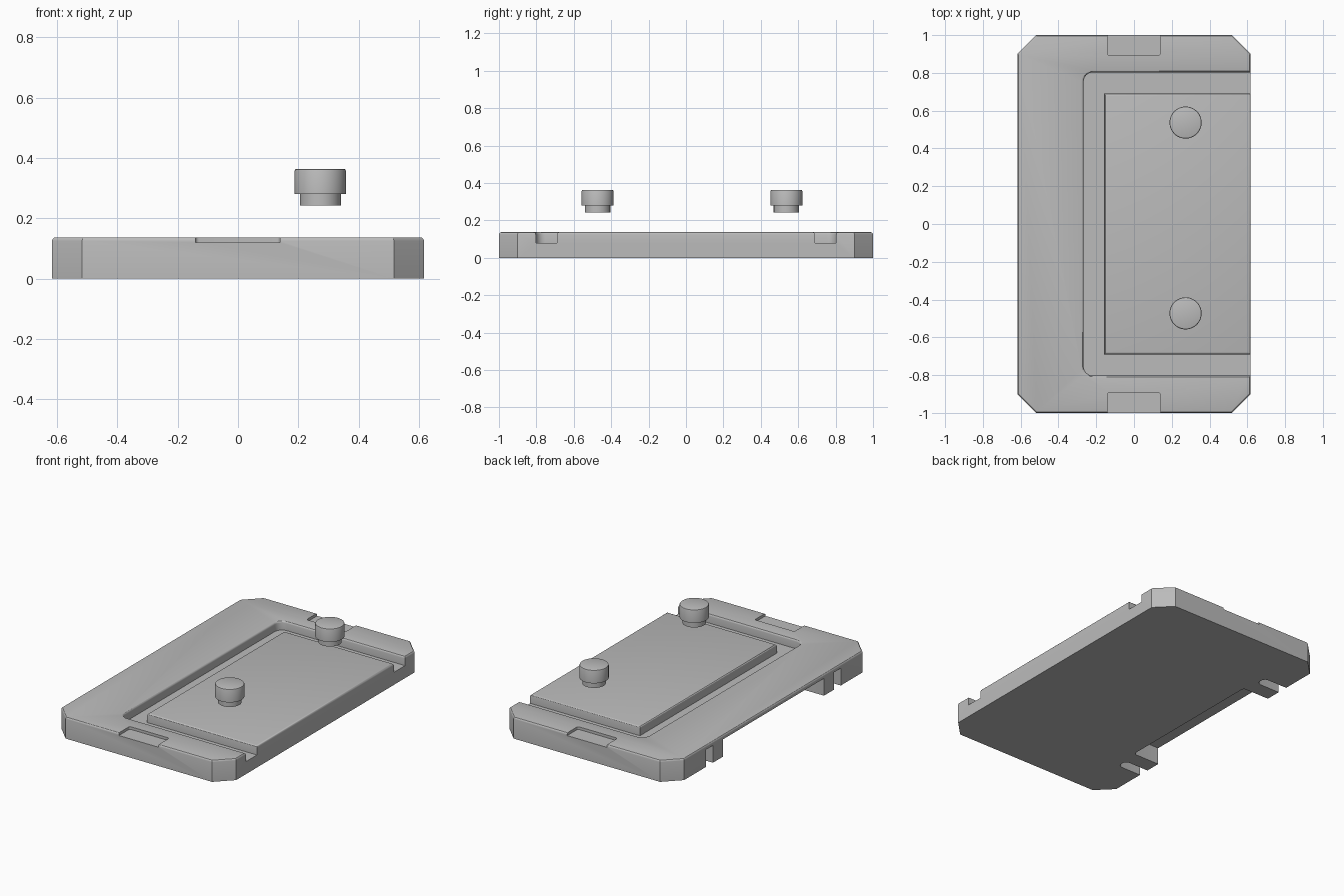
import bpy, bmesh, math

if "Cube" in bpy.data.objects:
    bpy.data.objects.remove(bpy.data.objects["Cube"], do_unlink=True)

grey = bpy.data.materials.new("plain_grey")
grey.use_nodes = True
grey.diffuse_color = (0.5, 0.5, 0.5, 1)
grey.node_tree.nodes["Principled BSDF"].inputs["Base Color"].default_value = (0.5, 0.5, 0.5, 1)

HX, HY, H = 0.617, 1.0, 0.137   # half width, half length, thickness
CH = 0.1                        # corner chamfer
EDGE = 0.012                    # softened top edge


def finish(bm, name):
    bmesh.ops.recalc_face_normals(bm, faces=bm.faces)
    mesh = bpy.data.meshes.new(name)
    bm.to_mesh(mesh)
    bm.free()
    obj = bpy.data.objects.new(name, mesh)
    bpy.context.collection.objects.link(obj)
    mesh.materials.append(grey)
    return obj


def prism(name, outline, z0, z1):
    bm = bmesh.new()
    face = bm.faces.new([bm.verts.new((x, y, z0)) for x, y in outline])
    new = bmesh.ops.extrude_face_region(bm, geom=[face])["geom"]
    verts = [v for v in new if isinstance(v, bmesh.types.BMVert)]
    bmesh.ops.translate(bm, verts=verts, vec=(0, 0, z1 - z0))
    return finish(bm, name)


def fillet(cx, cy, r, start, steps=6):
    angles = [math.radians(start + 90 * i / steps) for i in range(steps + 1)]
    return [(cx + r * math.cos(a), cy + r * math.sin(a)) for a in angles]


def rounded_rect(x0, x1, y0, y1, r):
    return (fillet(x1 - r, y1 - r, r, 0) + fillet(x0 + r, y1 - r, r, 90)
            + fillet(x0 + r, y0 + r, r, 180) + fillet(x1 - r, y0 + r, r, 270))


def cut(target, cutter):
    mod = target.modifiers.new("cut", "BOOLEAN")
    mod.operation, mod.solver, mod.object = "DIFFERENCE", "EXACT", cutter
    bpy.context.view_layer.objects.active = target
    bpy.ops.object.modifier_apply(modifier=mod.name)
    bpy.data.objects.remove(cutter, do_unlink=True)


def smooth(obj):
    bpy.ops.object.select_all(action="DESELECT")
    obj.select_set(True)
    bpy.context.view_layer.objects.active = obj
    bpy.ops.object.shade_smooth_by_angle(angle=math.radians(30))


# Base plate with chamfered corners
base = prism("base_plate", [
    (HX - CH, -HY), (HX, CH - HY), (HX, HY - CH), (HX - CH, HY),
    (CH - HX, HY), (-HX, HY - CH), (-HX, CH - HY), (CH - HX, -HY)], 0, H)

# U-shaped channel around the central panel, open on one long side
end, r = HX + 0.05, 0.05
outer_x, inner_x, outer_y, inner_y = -0.267, -0.158, 0.803, 0.69
channel = ([(end, outer_y)] + fillet(outer_x + r, outer_y - r, r, 90)
           + fillet(outer_x + r, r - outer_y, r, 180)
           + [(end, -outer_y), (end, -inner_y), (inner_x, -inner_y),
              (inner_x, inner_y), (end, inner_y)])
cut(base, prism("channel_cutter", channel, 0.08, H + 0.1))

# Soften the top rims of the plate and the panel
bm = bmesh.new()
bm.from_mesh(base.data)
rims = [e for e in bm.edges if len(e.link_faces) == 2
        and all(abs(v.co.z - H) < 1e-4 for v in e.verts)
        and e.calc_face_angle(0) > 1]
bmesh.ops.bevel(bm, geom=rims, offset=EDGE, segments=3, profile=0.5, affect="EDGES")
bm.to_mesh(base.data)
bm.free()

# Shallow finger notches at both ends
for s in (-1, 1):
    ys = sorted((s * 0.892, s * 1.1))
    cut(base, prism("notch_cutter", rounded_rect(-0.141, 0.139, *ys, 0.012), 0.12, H + 0.1))

# Underside recess on the closed long side, flanked by narrow slots and tabs
cut(base, prism("recess_cutter", rounded_rect(-HX - 0.1, -HX + 0.19, -0.51, 0.51, 0.02), -0.1, 0.11))
for s in (-1, 1):
    ys = sorted((s * 0.61, s * 0.68))
    cut(base, prism("slot_cutter", rounded_rect(-HX - 0.1, -HX + 0.17, *ys, 0.03), -0.1, 0.11))
smooth(base)


# Stepped round pegs hovering over the panel
def peg(name, x, y):
    profile = [(0, 0.243), (0.068, 0.243), (0.068, 0.28), (0.085, 0.28),
               (0.085, 0.357), (0.083, 0.362), (0.078, 0.364), (0, 0.364)]
    bm = bmesh.new()
    verts = [bm.verts.new((px, 0, z)) for px, z in profile]
    edges = [bm.edges.new(pair) for pair in zip(verts, verts[1:])]
    bmesh.ops.spin(bm, geom=verts + edges, cent=(0, 0, 0), axis=(0, 0, 1),
                   angle=math.tau, steps=48, use_merge=True)
    bmesh.ops.remove_doubles(bm, verts=bm.verts, dist=1e-5)
    bmesh.ops.translate(bm, verts=bm.verts, vec=(x, y, 0))
    smooth(finish(bm, name))


peg("front_peg", 0.273, -0.473)
peg("back_peg", 0.273, 0.537)
